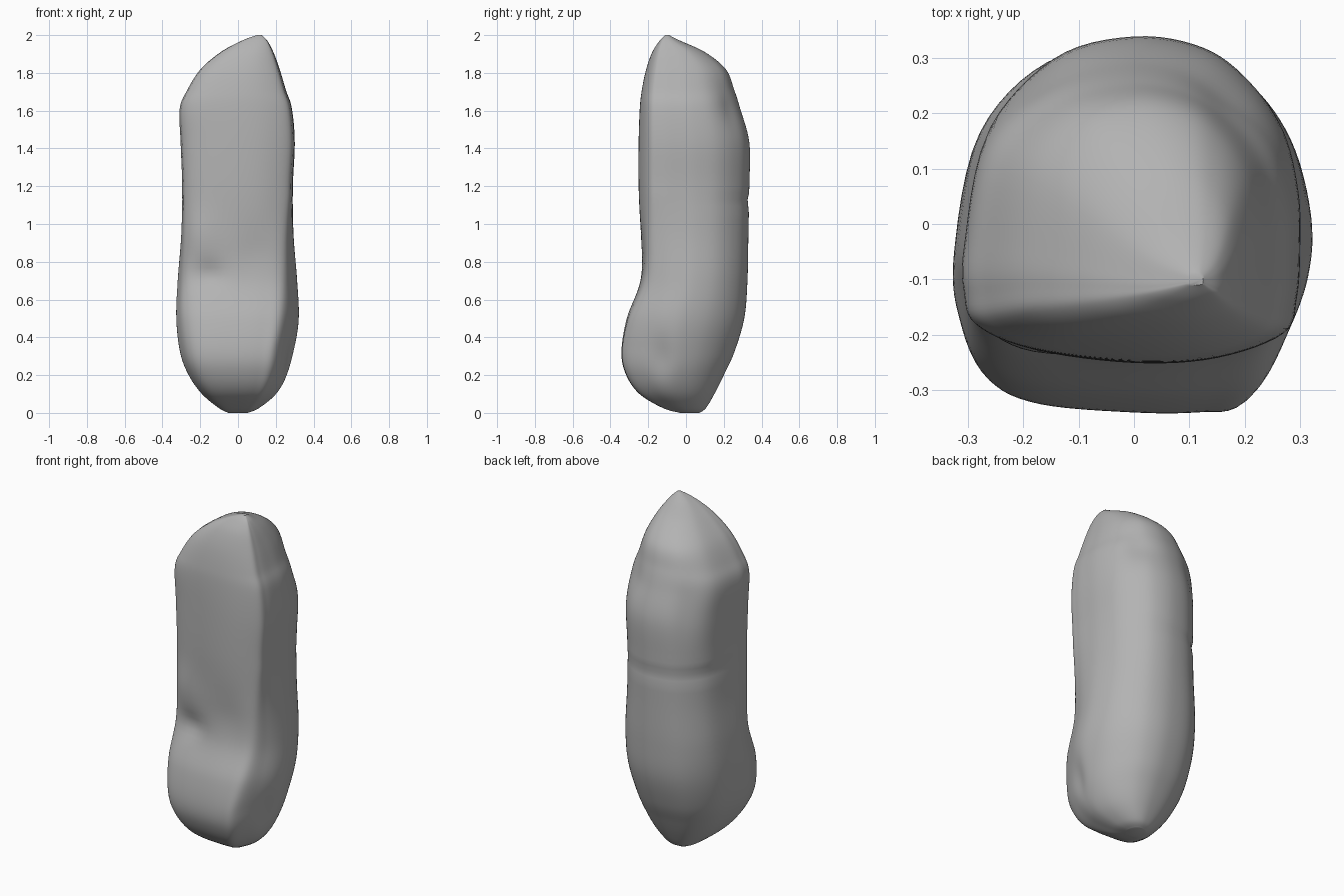
import bpy, math

if "Cube" in bpy.data.objects:
    bpy.data.objects.remove(bpy.data.objects["Cube"])

# Silhouette rows: z, x left, x right, y front, y back
ROWS = [
    (0.0, -0.05, 0.05, -0.03, 0.07),
    (0.025, -0.10, 0.11, -0.12, 0.105),
    (0.10, -0.19, 0.20, -0.245, 0.15),
    (0.20, -0.26, 0.26, -0.315, 0.20),
    (0.32, -0.305, 0.295, -0.34, 0.255),
    (0.50, -0.325, 0.32, -0.312, 0.308),
    (0.70, -0.317, 0.312, -0.243, 0.325),
    (0.95, -0.297, 0.293, -0.242, 0.33),
    (1.20, -0.292, 0.29, -0.25, 0.335),
    (1.43, -0.30, 0.30, -0.25, 0.335),
    (1.61, -0.305, 0.285, -0.244, 0.287),
    (1.71, -0.265, 0.253, -0.233, 0.255),
    (1.82, -0.195, 0.22, -0.21, 0.21),
    (1.91, -0.09, 0.187, -0.178, 0.10),
    (1.97, 0.02, 0.155, -0.14, -0.03),
    (2.0, 0.10, 0.125, -0.11, -0.09),
]
# Cross-section outlines in a unit box, lower and upper body
LOW = [(-1, -.2), (-.96, -.55), (-.83, -.82), (-.55, -.95), (0, -1), (.4, -1),
       (.66, -.95), (.86, -.6), (.98, -.3), (1, 0), (.9, .4), (.7, .72),
       (.42, .93), (.03, 1), (-.5, .88), (-.87, .45)]
HIGH = [(-1, -.25), (-1, -.55), (-.93, -.76), (-.6, -.92), (0, -1), (.5, -.97),
        (.9, -.82), (.98, -.6), (1, -.3), (.99, .05), (.9, .42), (.7, .72),
        (.42, .93), (.0, 1), (-.5, .87), (-.87, .45)]
# Dents and bumps: centre x y z, radius across, radius in z, depth (inward positive)
DENTS = [
    (-0.17, -0.25, 0.73, 0.09, 0.07, 0.03),
    (-0.20, -0.22, 0.95, 0.09, 0.12, -0.012),
    (0.10, -0.25, 0.85, 0.12, 0.14, 0.012),
    (0.30, -0.14, 0.28, 0.07, 0.12, 0.02),
    (-0.17, 0.25, 1.50, 0.08, 0.17, 0.014),
    (0.17, 0.25, 1.62, 0.08, 0.10, 0.014),
    (0.0, 0.34, 1.12, 0.25, 0.03, 0.009),
    (-0.25, 0.17, 1.12, 0.15, 0.03, 0.009),
]


def spline(a, b, c, d, t):
    return tuple(0.5 * (2*q + (r - p)*t + (2*p - 5*q + 4*r - s)*t*t
                        + (3*q - p - 3*r + s)*t**3)
                 for p, q, r, s in zip(a, b, c, d))


def sample(points, n, closed):
    m = len(points)
    pick = (lambda i: points[i % m]) if closed else (lambda i: points[max(0, min(m - 1, i))])
    out = [spline(pick(i-1), pick(i), pick(i+1), pick(i+2), k / n)
           for i in range(m if closed else m - 1) for k in range(n)]
    return out if closed else out + [points[-1]]


rows = sample(ROWS, 7, False)
low, high = sample(LOW, 6, True), sample(HIGH, 6, True)
N = len(low)

# Loft the stone body
verts, faces = [], []
for z, xl, xr, yf, yb in rows:
    f = min(1, max(0, (z - 0.35) / 0.8))
    cx, cy, hx, hy = (xl + xr) / 2, (yf + yb) / 2, (xr - xl) / 2, (yb - yf) / 2
    for (u0, v0), (u1, v1) in zip(low, high):
        x = cx + hx * (u0 + (u1 - u0) * f)
        y = cy + hy * (v0 + (v1 - v0) * f)
        push = sum(d * math.exp(-((x-a)**2 + (y-b)**2) / r**2 - ((z-c) / h)**2)
                   for a, b, c, r, h, d in DENTS)
        length = max(0.05, math.hypot(x - cx, y - cy))
        verts.append((x - (x - cx) / length * push,
                      y - (y - cy) / length * push, max(0, min(2, z))))
for j in range(len(rows) - 1):
    for i in range(N):
        k = (i + 1) % N
        faces.append((j*N + i, j*N + k, (j+1)*N + k, (j+1)*N + i))
faces.append(tuple(reversed(range(N))))
faces.append(tuple((len(rows) - 1) * N + i for i in range(N)))

mesh = bpy.data.meshes.new("standing_stone")
mesh.from_pydata(verts, [], faces)
mesh.update()
stone = bpy.data.objects.new("standing_stone", mesh)
bpy.context.collection.objects.link(stone)

# Plain grey stone colour
grey = bpy.data.materials.new("stone grey")
grey.diffuse_color = (0.45, 0.45, 0.45, 1)
grey.use_nodes = True
grey.node_tree.nodes["Principled BSDF"].inputs["Base Color"].default_value = grey.diffuse_color
mesh.materials.append(grey)

bpy.context.view_layer.objects.active = stone
stone.select_set(True)
bpy.ops.object.shade_smooth_by_angle(angle=math.radians(40))
